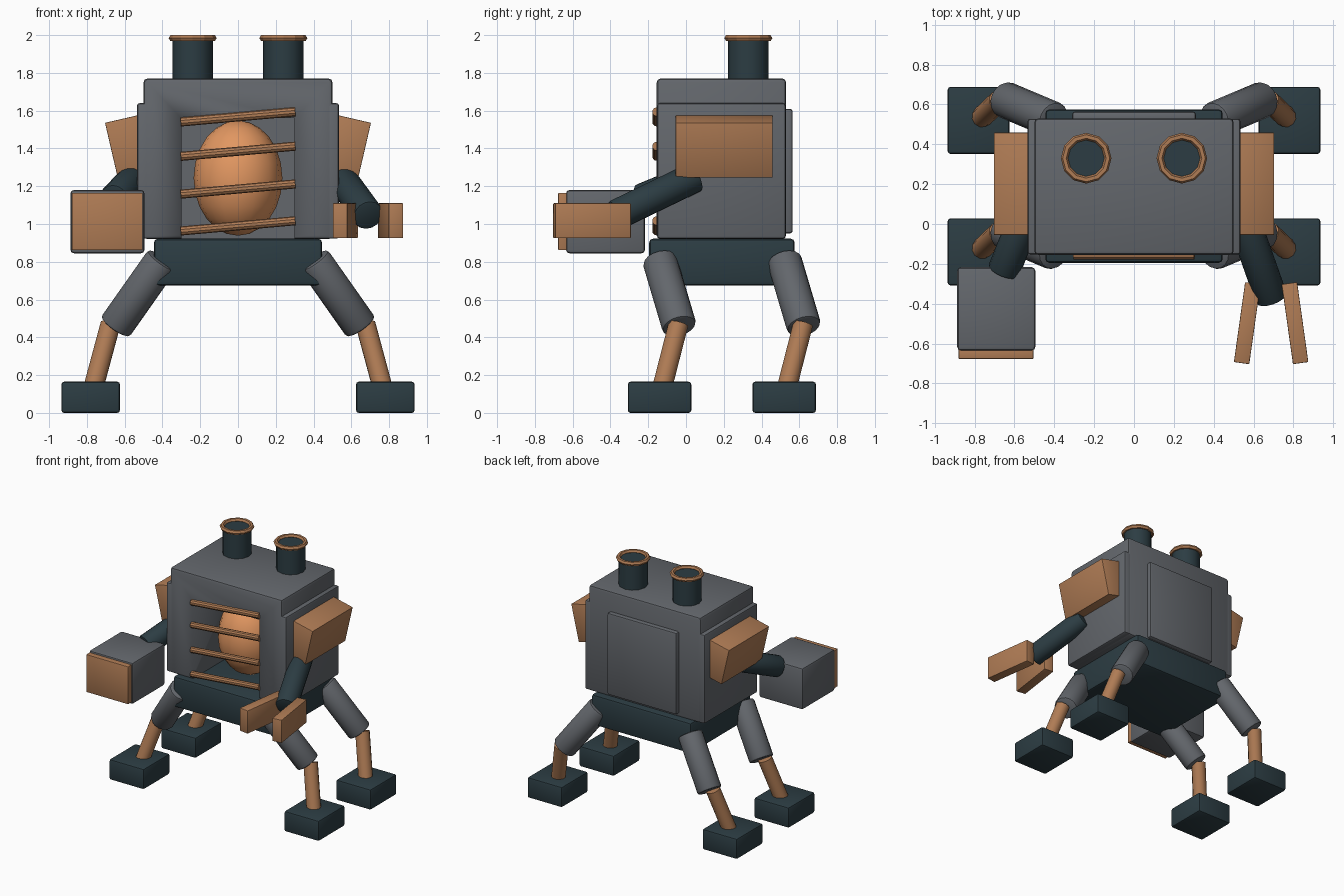
import bpy, math
from mathutils import Vector

if "Cube" in bpy.data.objects:
    bpy.data.objects.remove(bpy.data.objects["Cube"])


def material(name, rgb):
    m = bpy.data.materials.new(name)
    m.diffuse_color = (*rgb, 1)
    m.use_nodes = True
    m.node_tree.nodes["Principled BSDF"].inputs["Base Color"].default_value = m.diffuse_color
    return m


GRAY = material("steel gray", (0.125, 0.135, 0.15))
DARK = material("dark teal metal", (0.025, 0.046, 0.056))
COPPER = material("copper", (0.43, 0.20, 0.09))
CORE = material("glowing orange", (0.76, 0.31, 0.12))


def finish(name, mat, bevel=0.0, segments=2, smooth=True):
    ob = bpy.context.object
    ob.name = name
    ob.data.materials.append(mat)
    if bevel:
        mod = ob.modifiers.new("bevel", 'BEVEL')
        mod.width = bevel
        mod.segments = segments
        mod.limit_method = 'ANGLE'
        mod.angle_limit = math.radians(50)
        bpy.ops.object.modifier_apply(modifier=mod.name)
    if smooth:
        bpy.ops.object.shade_smooth_by_angle(angle=math.radians(32))
    return ob


def box(name, lo, hi, mat, bevel=0.0, rot=(0, 0, 0)):
    """Box between two corners, turned about its own centre."""
    lo, hi = Vector(lo), Vector(hi)
    bpy.ops.mesh.primitive_cube_add(size=1, location=(lo + hi) / 2,
                                    rotation=[math.radians(a) for a in rot])
    bpy.context.object.scale = hi - lo
    bpy.ops.object.transform_apply(location=False, rotation=False, scale=True)
    return finish(name, mat, bevel)


def rod(name, a, b, r, mat, sides=16, bevel=0.0):
    """Cylinder running from a to b."""
    a, b = Vector(a), Vector(b)
    d = b - a
    bpy.ops.mesh.primitive_cylinder_add(vertices=sides, radius=r, depth=d.length,
                                        location=(a + b) / 2,
                                        rotation=d.to_track_quat('Z', 'Y').to_euler())
    return finish(name, mat, bevel)


# torso shell with an open furnace window
torso = box("torso", (-0.5, -0.155, 0.92), (0.5, 0.53, 1.77), GRAY, 0.02)
cutter = box("window_cutter", (-0.3, -0.4, 0.8), (0.3, 0.46, 1.56), GRAY)
cutter.hide_render = True
cutter.hide_set(True)
mod = torso.modifiers.new("window", 'BOOLEAN')
mod.object = cutter
mod.operation = 'DIFFERENCE'
mod.solver = 'EXACT'
box("back_panel", (-0.31, 0.5, 0.95), (0.31, 0.565, 1.61), GRAY, 0.015)
box("pelvis", (-0.445, -0.195, 0.675), (0.445, 0.575, 0.922), DARK, 0.02)

# furnace core
bpy.ops.mesh.primitive_uv_sphere_add(segments=16, ring_count=12, location=(0, 0.15, 1.243))
bpy.context.object.scale = (0.235, 0.235, 0.305)
bpy.ops.object.transform_apply(location=False, rotation=False, scale=True)
finish("furnace_core", CORE, smooth=False)
bpy.ops.object.shade_smooth()

# slanted window bars
for i, z in enumerate((1.567, 1.385, 1.185, 0.99)):
    rod(f"window_bar_{i + 1}", (-0.303, -0.155, z - 0.027), (0.303, -0.155, z + 0.027),
        0.024, COPPER, 10)

for s, side in ((-1, "left"), (1, "right")):
    # side plates and tilted shoulder pads
    x0, x1 = sorted((s * 0.44, s * 0.535))
    box(f"{side}_side_plate", (x0, -0.153, 0.922), (x1, 0.528, 1.64), GRAY, 0.015)
    c = s * 0.573
    box(f"{side}_shoulder_pad", (c - 0.1, -0.055, 1.264), (c + 0.1, 0.458, 1.562),
        COPPER, 0.004, (0, s * 13, 0))

    # smokestacks
    rod(f"{side}_smokestack", (s * 0.24, 0.33, 1.74), (s * 0.24, 0.33, 1.982), 0.107, DARK, 12)
    bpy.ops.mesh.primitive_torus_add(major_segments=12, minor_segments=6, major_radius=0.109,
                                     minor_radius=0.018, location=(s * 0.24, 0.33, 1.984))
    finish(f"{side}_smokestack_rim", COPPER, smooth=False)

    # legs: thick thigh, thin shin, block foot
    for end, y in (("front", -0.14), ("rear", 0.52)):
        leg = f"{side}_{end}"
        rod(leg + "_thigh", (s * 0.40, y, 0.81), (s * 0.65, y + 0.105, 0.455),
            0.092, GRAY, 16, 0.015)
        rod(leg + "_shin", (s * 0.675, y + 0.1, 0.47), (s * 0.78, y, 0.08), 0.054, COPPER, 12)
        box(leg + "_foot", (s * 0.78 - 0.155, y - 0.168, 0), (s * 0.78 + 0.155, y + 0.168, 0.165),
            DARK, 0.014)

# arms
rod("left_arm", (-0.54, 0.05, 1.25), (-0.655, -0.24, 1.13), 0.082, DARK, 16, 0.012)
rod("right_arm", (0.54, 0.05, 1.25), (0.69, -0.375, 1.045), 0.082, DARK, 16, 0.012)

# hammer hand
box("hammer_block", (-0.887, -0.635, 0.845), (-0.495, -0.217, 1.18), GRAY, 0.018)
box("hammer_face", (-0.88, -0.677, 0.862), (-0.505, -0.62, 1.165), COPPER, 0.004)

# claw hand
for name, x, turn in (("inner", 0.568, -8), ("outer", 0.808, 8)):
    box(f"claw_{name}_prong", (x - 0.039, -0.7, 0.925), (x + 0.039, -0.295, 1.11),
        COPPER, 0.004, (0, 0, turn))
